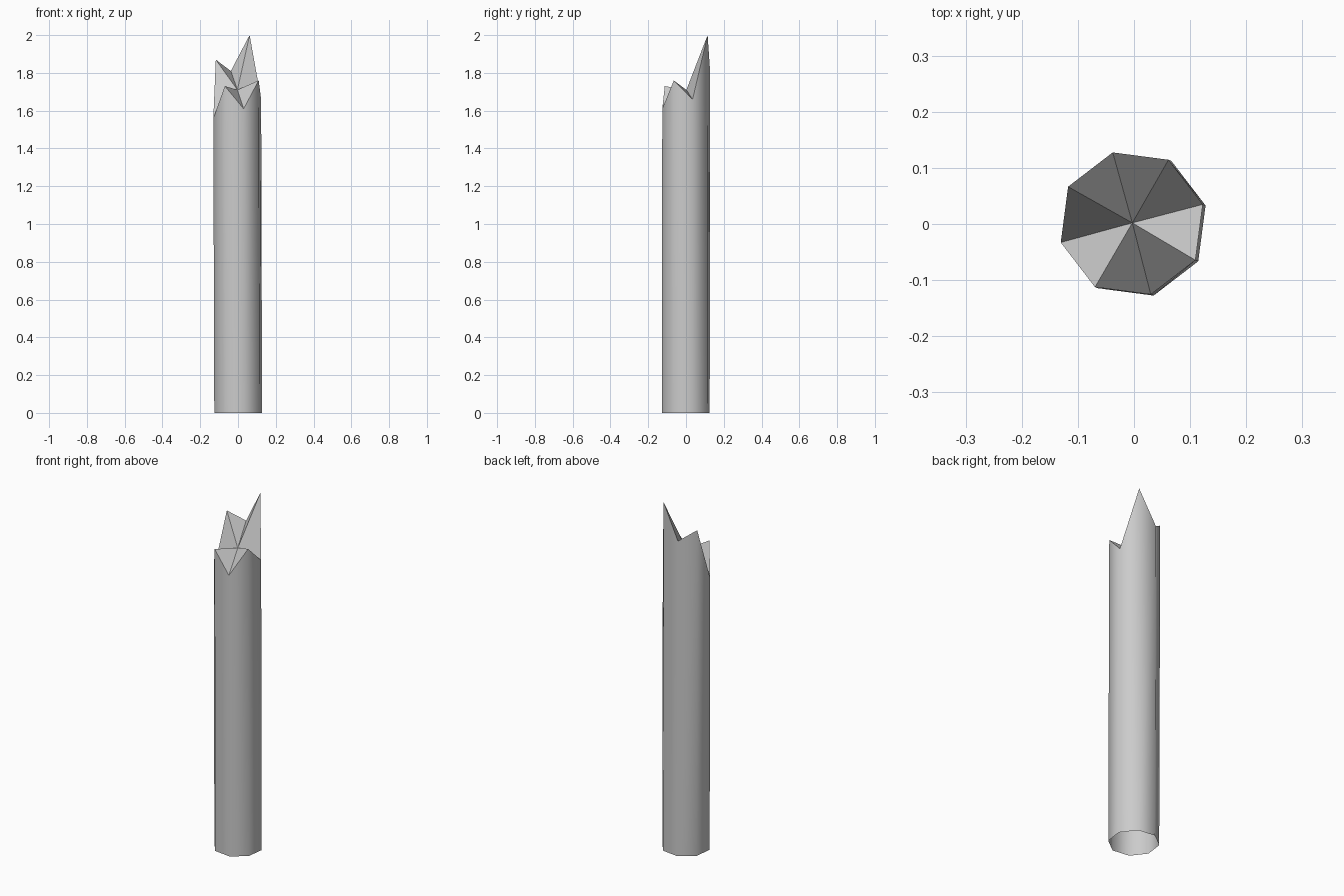
import bpy, bmesh, math

if "Cube" in bpy.data.objects:
    bpy.data.objects.remove(bpy.data.objects["Cube"])

# Rim heights of the splintered top, counter-clockwise from 15 degrees
heights = [1.66, 2.0, 1.81, 1.87, 1.56, 1.73, 1.61, 1.76]
radius = 0.131


def ring_point(i, cx, cy, z):
    a = math.radians(15 + 45 * i)
    return (cx + radius * math.cos(a), cy + radius * math.sin(a), z)


bm = bmesh.new()
# Slightly leaning octagonal shaft, open at the bottom
bottom = [bm.verts.new(ring_point(i, 0.001, -0.001, 0)) for i in range(8)]
top = [bm.verts.new(ring_point(i, -0.004, 0.001, h)) for i, h in enumerate(heights)]
core = bm.verts.new((-0.003, 0.002, 1.71))

for i in range(8):
    j = (i + 1) % 8
    side = bm.faces.new((bottom[i], bottom[j], top[j], top[i]))
    side.smooth = True
    # Flat splinter facets running from the rim to the core
    bm.faces.new((top[i], top[j], core))
    bm.edges.get((top[i], top[j])).smooth = False
    bm.edges.get((top[i], core)).smooth = False

mesh = bpy.data.meshes.new("broken_post")
bm.to_mesh(mesh)
bm.free()
post = bpy.data.objects.new("broken_post", mesh)
bpy.context.collection.objects.link(post)
